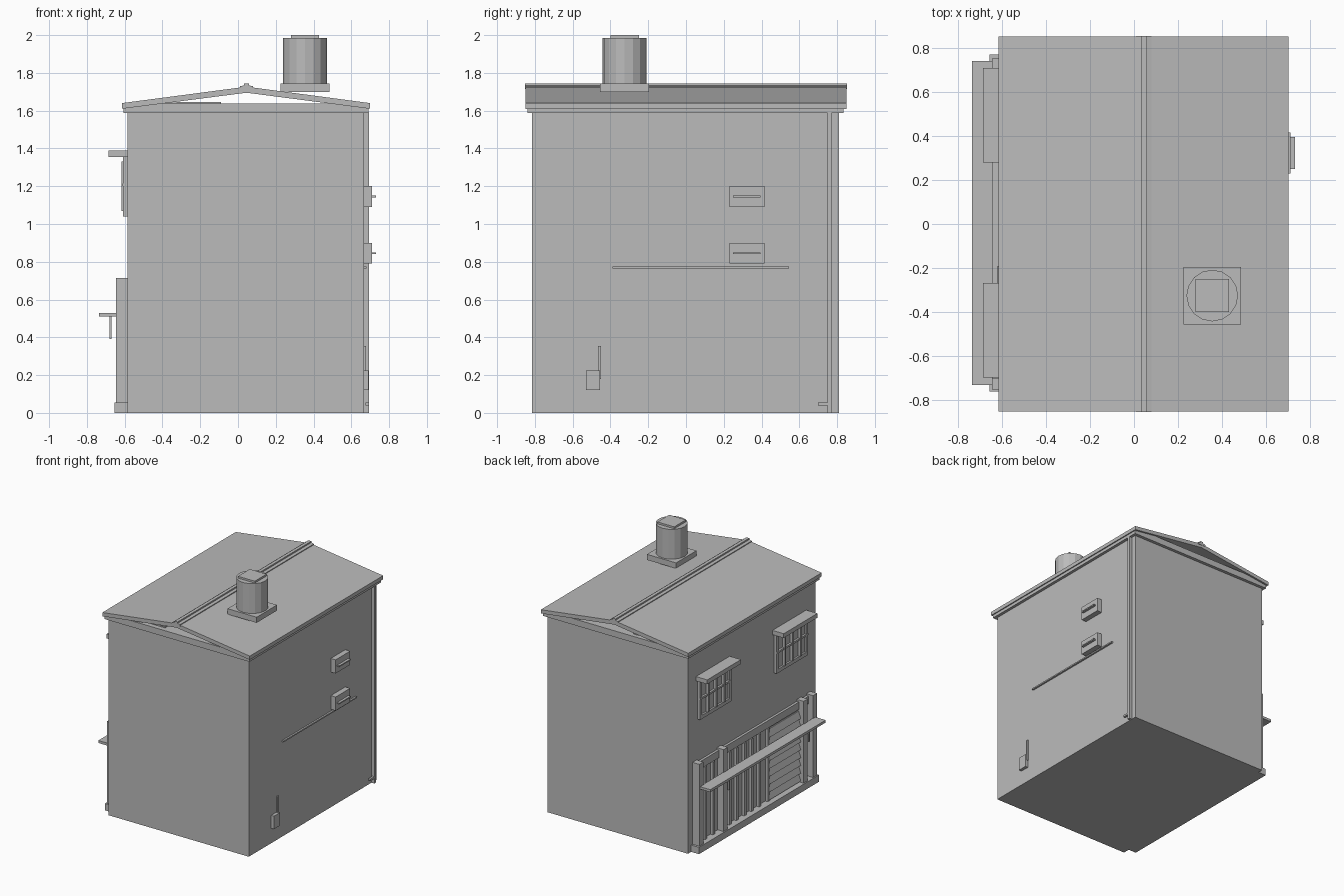
import bpy, bmesh, math

cube = bpy.data.objects.get("Cube")
if cube:
    bpy.data.objects.remove(cube, do_unlink=True)

grey = bpy.data.materials.new("plain grey")
grey.use_nodes = True
COLOUR = (0.5, 0.5, 0.5, 1)
grey.diffuse_color = COLOUR
grey.node_tree.nodes["Principled BSDF"].inputs["Base Color"].default_value = COLOUR


def finish(name, bm):
    bmesh.ops.recalc_face_normals(bm, faces=bm.faces)
    mesh = bpy.data.meshes.new(name)
    bm.to_mesh(mesh)
    bm.free()
    mesh.materials.append(grey)
    obj = bpy.data.objects.new(name, mesh)
    bpy.context.collection.objects.link(obj)
    return obj


def box(name, x, y, z):
    """Box from (low, high) pairs along each axis."""
    bm = bmesh.new()
    bmesh.ops.create_cube(bm, size=1)
    for v in bm.verts:
        for i, (lo, hi) in enumerate((x, y, z)):
            v.co[i] = lo if v.co[i] < 0 else hi
    return finish(name, bm)


def extrude_y(name, profile, y0, y1):
    """Prism from an x-z outline."""
    bm = bmesh.new()
    face = bm.faces.new([bm.verts.new((x, y0, z)) for x, z in profile])
    geom = bmesh.ops.extrude_face_region(bm, geom=[face])["geom"]
    for v in geom:
        if isinstance(v, bmesh.types.BMVert):
            v.co.y = y1
    return finish(name, bm)


LEFT, RIGHT = -0.585, 0.667      # wall planes
RIDGE = 0.045

# Walls and eaves
box("walls", (LEFT, RIGHT), (-0.815, 0.81), (0, 1.59))
box("eaves_slab", (-0.605, 0.69), (-0.84, 0.835), (1.587, 1.637))
box("attic_board", (-0.4, -0.09), (-0.8, 0.8), (1.635, 1.646))

# Roof, open at the gables, with a stepped ridge cap
extrude_y("roof", [(-0.615, 1.61), (RIDGE, 1.695), (0.7, 1.61),
                   (0.7, 1.64), (RIDGE, 1.727), (-0.615, 1.64)], -0.85, 0.85)
extrude_y("ridge_cap", [(0.01, 1.715), (0.08, 1.715), (0.08, 1.729), (0.058, 1.734),
                        (0.058, 1.745), (0.032, 1.745), (0.032, 1.734), (0.01, 1.729)],
          -0.853, 0.853)

# Chimney
box("chimney_base", (0.225, 0.485), (-0.455, -0.195), (1.7, 1.745))
bm = bmesh.new()
bmesh.ops.create_cone(bm, cap_ends=True, segments=16, radius1=0.117, radius2=0.117, depth=0.24)
bmesh.ops.translate(bm, verts=bm.verts, vec=(0.355, -0.325, 1.865))
finish("chimney_barrel", bm)
box("chimney_cap", (0.28, 0.43), (-0.4, -0.25), (1.985, 2.0))

# Drainpipe on the right wall
box("drainpipe", (RIGHT, 0.693), (0.749, 0.77), (0, 1.59))
box("drainpipe_foot", (0.675, 0.693), (0.7, 0.75), (0.04, 0.055))

# Vents, cable rail and meter on the right wall
for z in (0.79, 1.09):
    box("vent_box", (RIGHT, 0.71), (0.23, 0.415), (z, z + 0.11))
    box("vent_slat", (0.7, 0.73), (0.25, 0.395), (z + 0.05, z + 0.06))
box("cable_rail", (RIGHT, 0.681), (-0.39, 0.545), (0.765, 0.776))
box("meter_box", (RIGHT, 0.692), (-0.53, -0.455), (0.12, 0.225))
box("meter_rod", (RIGHT, 0.678), (-0.465, -0.45), (0.18, 0.355))

# Upper windows with hoods
for y0, y1 in ((0.29, 0.69), (-0.685, -0.285)):
    z0, z1 = 1.04, 1.36
    box("window_pane", (-0.595, LEFT), (y0, y1), (z0, z1))
    for y in (y0, y1 - 0.025):
        box("window_jamb", (-0.61, LEFT), (y, y + 0.025), (z0, z1))
    for z in (z0, z1 - 0.03):
        box("window_rail", (-0.61, LEFT), (y0, y1), (z, z + 0.03))
    for i in range(1, 4):
        y = y0 + (y1 - y0) * i / 4
        box("window_mullion", (-0.618, LEFT), (y - 0.008, y + 0.008), (z0 + 0.03, z1 - 0.03))
    box("window_crossbar", (-0.612, LEFT), (y0, y1), (1.2, 1.215))
    box("window_hood", (-0.685, LEFT), (y0 - 0.012, y1 + 0.018), (1.355, 1.39))

# Shop front: plinth, pilasters, beam and shelf
box("shop_plinth", (-0.655, LEFT), (-0.76, 0.77), (0, 0.055))
for y in (0.7, 0.39, -0.63, -0.75):
    box("pilaster", (-0.645, LEFT), (y, y + 0.052), (0.05, 0.715))
box("shop_beam", (-0.605, LEFT), (-0.75, 0.75), (0.64, 0.7))
box("shop_backing", (-0.592, LEFT), (-0.75, 0.75), (0.05, 0.65))
box("counter_shelf", (-0.735, -0.64), (-0.73, 0.74), (0.51, 0.53))
for y in (0.41, -0.61):
    box("shelf_bracket", (-0.68, -0.67), (y, y + 0.015), (0.39, 0.515))

# Shop panels: upright frames beside a slatted shutter
for y in (0.61, 0.51, 0.3, 0.21, 0.11, 0.02, -0.08, -0.19):
    box("panel_upright", (-0.615, LEFT), (y, y + 0.025), (0.05, 0.64))
for i in range(9):
    z = 0.065 + i * 0.063
    extrude_y("shutter_slat", [(LEFT, z), (-0.62, z), (-0.6, z + 0.055), (LEFT, z + 0.055)],
              -0.58, -0.19)
